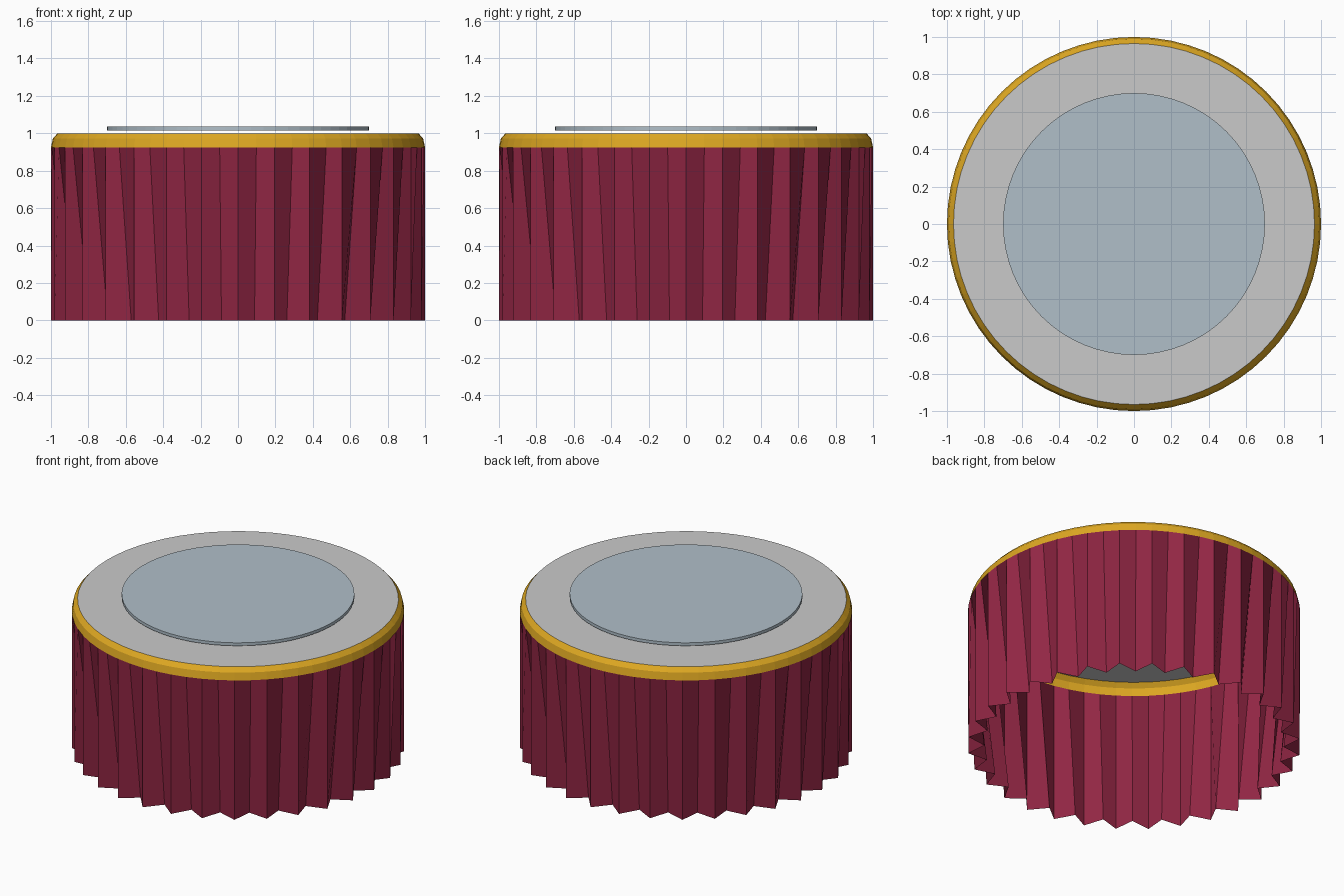
import bpy, bmesh, math

if "Cube" in bpy.data.objects:
    bpy.data.objects.remove(bpy.data.objects["Cube"])

PLEATS = 32
SIDES = PLEATS * 2


def material(name, rgb):
    # sRGB 0-255 to linear diffuse colour
    m = bpy.data.materials.new(name)
    lin = [((c / 255 + 0.055) / 1.055) ** 2.4 for c in rgb]
    m.diffuse_color = (*lin, 1)
    m.use_nodes = True
    m.node_tree.nodes["Principled BSDF"].inputs["Base Color"].default_value = m.diffuse_color
    return m


crimson = material("crimson", (146, 38, 68))
gold = material("gold", (222, 168, 34))
silver = material("silver", (202, 202, 202))
pale_blue = material("pale_blue", (176, 191, 201))


def lathe(name, rings, mat, cap_top=False, cap_bottom=False):
    """Join rings of (radius at ridges, radius at valleys, z) from bottom to top."""
    bm = bmesh.new()
    loops = []
    for ridge, valley, z in rings:
        loop = []
        for i in range(SIDES):
            a = 2 * math.pi * i / SIDES
            r = valley if i % 2 else ridge
            loop.append(bm.verts.new((r * math.cos(a), r * math.sin(a), z)))
        loops.append(loop)
    for lo, hi in zip(loops, loops[1:]):
        for i in range(SIDES):
            j = (i + 1) % SIDES
            bm.faces.new((lo[i], lo[j], hi[j], hi[i]))
    if cap_top:
        bm.faces.new(loops[-1])
    if cap_bottom:
        bm.faces.new(loops[0][::-1])
    me = bpy.data.meshes.new(name)
    bm.to_mesh(me)
    bm.free()
    me.materials.append(mat)
    ob = bpy.data.objects.new(name, me)
    bpy.context.collection.objects.link(ob)
    return ob


# Pleated skirt: round at the top, valleys pinch inwards to the open bottom
lathe("pleated_skirt", [(1, 0.9, 0), (1, 1, 0.925)], crimson)

# Rounded gold shoulder
lathe("shoulder_rim", [(1, 1, 0.925), (0.99, 0.99, 0.972), (0.965, 0.965, 1.0)], gold)

# Flat top face
top = lathe("top_face", [(0.965, 0.965, 1.0)], silver, cap_top=True)

# Thin centre disc just above the top
lathe("centre_disc", [(0.7, 0.7, 1.015), (0.7, 0.7, 1.035)], pale_blue, True, True)
